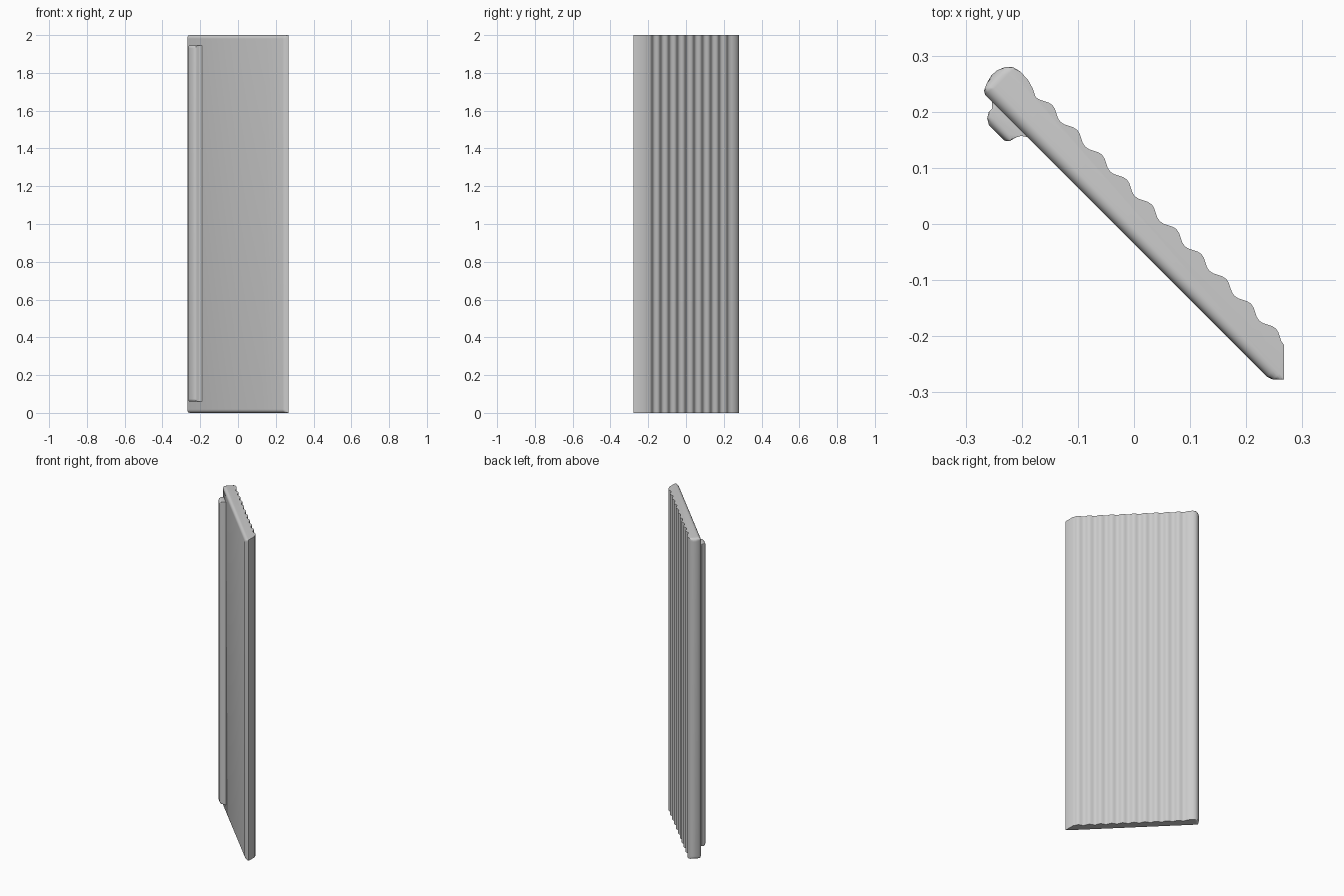
import bpy, bmesh, math
from mathutils import Vector

cube = bpy.data.objects.get("Cube")
if cube:
    bpy.data.objects.remove(cube, do_unlink=True)

grey = bpy.data.materials.new("plain grey")
grey.use_nodes = True
colour = (0.6, 0.6, 0.6, 1)
grey.diffuse_color = colour
grey.node_tree.nodes["Principled BSDF"].inputs["Base Color"].default_value = colour

# u runs along the diagonal panel, v across its thickness
U = Vector((1, -1, 0)).normalized()
V = Vector((1, 1, 0)).normalized()
MITRE = 0.3776  # u + v on the slanted end face


def rounded_extrusion(name, profile, z0, z1, radius, steps=6):
    """Extrude a profile upwards, rounding its front and left rims at both ends."""
    u_min = min(p[0] for p in profile)
    v_min = min(p[1] for p in profile)
    arc = [(radius * (1 - math.cos(a)), radius * (1 - math.sin(a)))
           for a in (math.pi / 2 * i / steps for i in range(steps + 1))]
    layers = [(z0 + h, radius - t) for t, h in reversed(arc)]
    layers = [(z0 + h, h2) for h, h2 in
              [(radius * (1 - math.sin(math.pi / 2 * i / steps)),
                radius * (1 - math.cos(math.pi / 2 * i / steps)))
               for i in range(steps + 1)]]
    layers = [(z0 + h, t) for h, t in
              [(radius * (1 - math.cos(a)), radius * (1 - math.sin(a)))
               for a in (math.pi / 2 * i / steps for i in range(steps + 1))]]
    layers += [(z0 + z1 - z, t) for z, t in reversed(layers)]

    bm = bmesh.new()
    rings = []
    for z, t in layers:
        ring = []
        for u, v in profile:
            v = max(v, v_min + t)
            u = min(max(u, u_min + t), MITRE - v)
            ring.append(bm.verts.new(U * u + V * v + Vector((0, 0, z))))
        rings.append(ring)
    n = len(profile)
    for low, high in zip(rings, rings[1:]):
        for i in range(n):
            j = (i + 1) % n
            bm.faces.new((low[i], low[j], high[j], high[i]))
    bm.faces.new(rings[0][::-1])
    bm.faces.new(rings[-1])
    bmesh.ops.remove_doubles(bm, verts=bm.verts, dist=0.0002)
    bmesh.ops.recalc_face_normals(bm, faces=bm.faces)
    mesh = bpy.data.meshes.new(name)
    bm.to_mesh(mesh)
    bm.free()
    mesh.materials.append(grey)
    obj = bpy.data.objects.new(name, mesh)
    bpy.context.collection.objects.link(obj)
    bpy.ops.object.select_all(action="DESELECT")
    obj.select_set(True)
    bpy.context.view_layer.objects.active = obj
    bpy.ops.object.shade_smooth_by_angle(angle=math.radians(40))
    return obj


# Door panel: flat front, rounded left end, fluted back, mitred right end
left_end = [(-0.350, -0.025), (-0.357, -0.021), (-0.363, -0.008), (-0.367, 0.008),
            (-0.366, 0.022), (-0.360, 0.036), (-0.350, 0.045), (-0.335, 0.049),
            (-0.315, 0.048), (-0.298, 0.043)]
pitch, first_valley, per_flute = 0.0626, -0.284, 8
flutes = []
for i in range(10 * per_flute):
    u = first_valley + pitch * i / per_flute
    v = 0.036 + 0.011 * math.sin(math.pi * i / per_flute) ** 2
    if u + v < MITRE - 0.002:
        flutes.append((u, v))
right_end = [(0.3406, 0.037), (0.385, -0.0074), (0.379, -0.0135),
             (0.371, -0.021), (0.360, -0.025)]
rounded_extrusion("door_panel", left_end + flutes + right_end, 0, 2, 0.02)

# Long pull rail on the front, flared where it meets the panel
rail = [(-0.335, -0.018), (-0.332, -0.026), (-0.324, -0.034), (-0.324, -0.042),
        (-0.318, -0.052), (-0.308, -0.058), (-0.268, -0.058), (-0.261, -0.052),
        (-0.258, -0.040), (-0.253, -0.031), (-0.244, -0.025), (-0.240, -0.018)]
rounded_extrusion("pull_rail", rail, 0.06, 1.945, 0.015)
